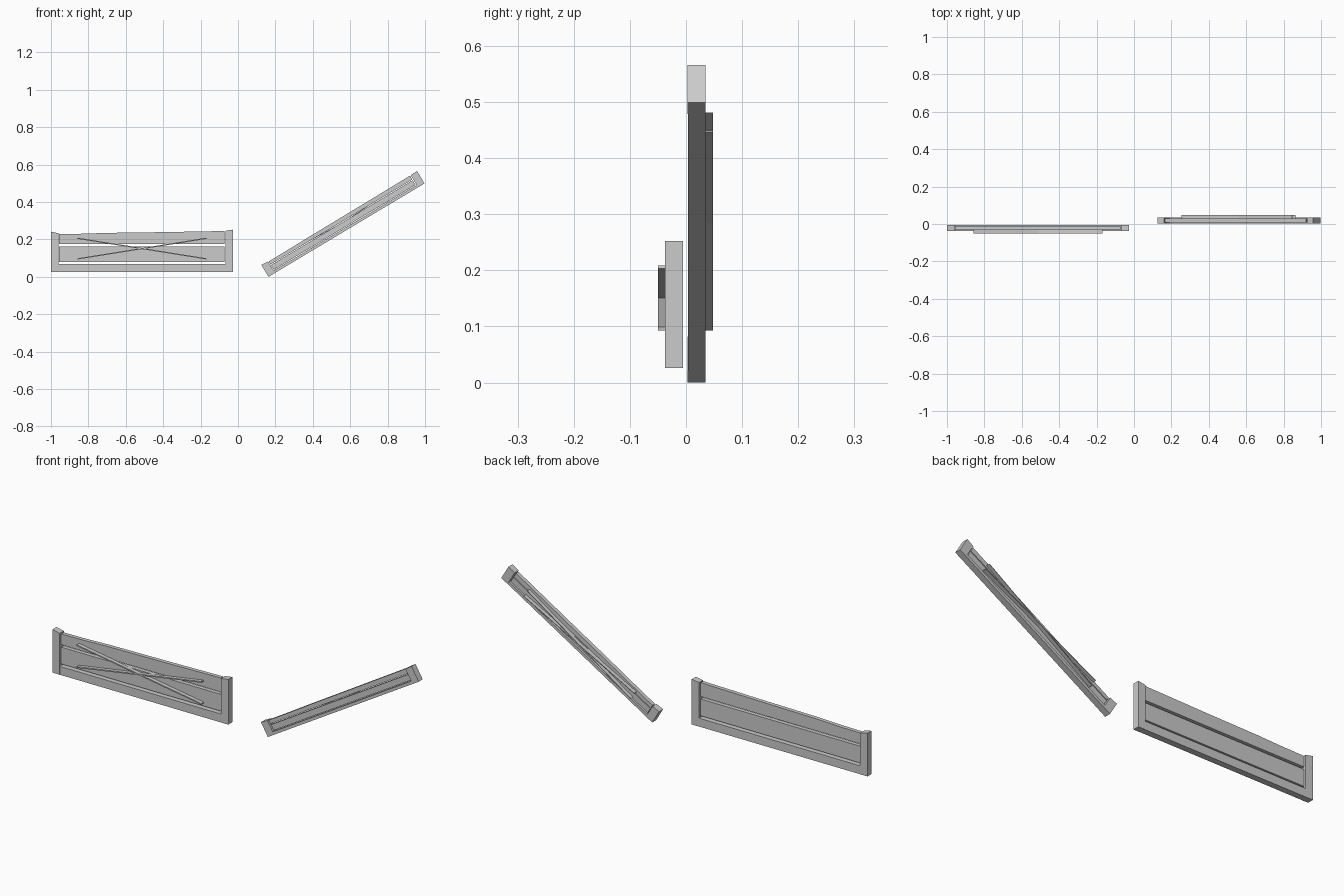
import bpy, bmesh, math
from mathutils import Matrix, Vector

if "Cube" in bpy.data.objects:
    bpy.data.objects.remove(bpy.data.objects["Cube"])

wood = bpy.data.materials.new("plain_grey")
wood.diffuse_color = (0.6, 0.6, 0.6, 1)
wood.use_nodes = True
wood.node_tree.nodes["Principled BSDF"].inputs["Base Color"].default_value = wood.diffuse_color


def slab(name, outline, y0, y1, mat):
    """Extrude an x/z outline from y0 to y1, then place it with a matrix."""
    bm = bmesh.new()
    face = bm.faces.new([bm.verts.new((x, y0, z)) for x, z in outline])
    ext = bmesh.ops.extrude_face_region(bm, geom=[face])
    moved = [v for v in ext["geom"] if isinstance(v, bmesh.types.BMVert)]
    bmesh.ops.translate(bm, verts=moved, vec=(0, y1 - y0, 0))
    bmesh.ops.transform(bm, matrix=mat, verts=bm.verts)
    bmesh.ops.recalc_face_normals(bm, faces=bm.faces)
    mesh = bpy.data.meshes.new(name)
    bm.to_mesh(mesh)
    bm.free()
    mesh.materials.append(wood)
    ob = bpy.data.objects.new(name, mesh)
    bpy.context.collection.objects.link(ob)


def rect(x0, z0, x1, z1):
    return [(x0, z0), (x1, z0), (x1, z1), (x0, z1)]


def brace(a, b, width):
    """Thin diagonal strip outline between two points."""
    a, b = Vector(a), Vector(b)
    d = (b - a).normalized() * width / 2
    n = Vector((-d.y, d.x))
    return [tuple(p) for p in (a - n, b - n, b + n, a + n)]


def panel(prefix, mat, thin):
    # End posts with slanted tops
    slab(prefix + "_left_post", [(0, 0), (0.04, 0), (0.04, 0.207), (0, 0.216)],
         -0.016, 0.016, mat)
    slab(prefix + "_right_post", [(0.932, 0), (0.972, 0), (0.972, 0.226), (0.932, 0.22)],
         -0.016, 0.016, mat)
    # Bottom rail, middle plank and uneven top plank
    slab(prefix + "_bottom_rail", rect(0.04, 0.0, 0.932, 0.042), -0.0155, 0.0155, mat)
    slab(prefix + "_middle_plank", rect(0.044, 0.053, 0.927, 0.137), -0.01, 0.01, mat)
    slab(prefix + "_top_plank",
         [(0.044, 0.149), (0.927, 0.149), (0.927, 0.219), (0.6, 0.213),
          (0.3, 0.209), (0.15, 0.204), (0.044, 0.203)], -0.01, 0.01, mat)
    # Crossed braces on the face
    for i, (za, zb) in enumerate(((0.07, 0.18), (0.18, 0.07))):
        slab(f"{prefix}_brace_{i + 1}", brace((0.142, za), (0.832, zb), thin),
             -0.029, -0.0101, mat)


# Upright panel on the left
panel("upright_panel", Matrix.Translation((-1.0, -0.021, 0.026)), 0.006)

# Narrow panel on the right: squashed in height, braces to the back, tilted upward
squash = Matrix.Diagonal((1, -1, 0.345, 1))
tilt = Matrix.Rotation(math.radians(-30.9), 4, "Y")
panel("tilted_panel", Matrix.Translation((0.163, 0.019, 0.0)) @ tilt @ squash, 0.008)
